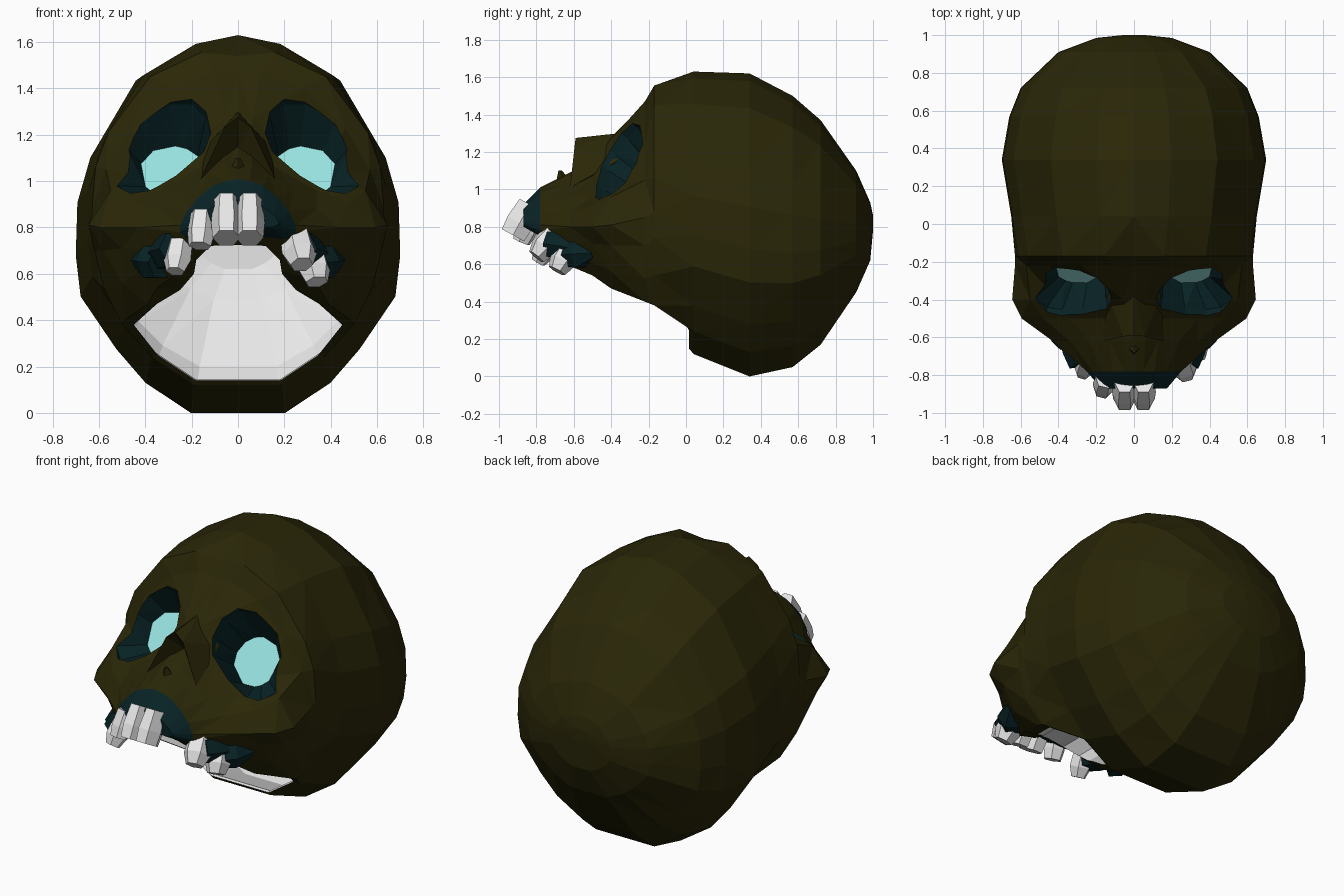
import bpy, bmesh, math
from mathutils import Vector

if "Cube" in bpy.data.objects:
    bpy.data.objects.remove(bpy.data.objects["Cube"])

# ---- materials: every object shares the same slot order
PALETTE = [("dark olive bone", (.0225, .0198, .0022)), ("deep teal", (.0025, .0165, .019)),
           ("pale cyan", (.31, .77, .75)), ("ivory white", (.82, .82, .82))]
MATS = []
for name, rgb in PALETTE:
    m = bpy.data.materials.new(name)
    m.diffuse_color = (*rgb, 1)
    m.use_nodes = True
    m.node_tree.nodes["Principled BSDF"].inputs["Base Color"].default_value = m.diffuse_color
    MATS.append(m)
OLIVE, TEAL, CYAN, WHITE = range(4)


def finish(bm, name):
    bmesh.ops.triangulate(bm, faces=bm.faces[:])
    bmesh.ops.recalc_face_normals(bm, faces=bm.faces[:])
    me = bpy.data.meshes.new(name)
    bm.to_mesh(me)
    bm.free()
    for m in MATS:
        me.materials.append(m)
    ob = bpy.data.objects.new(name, me)
    bpy.context.collection.objects.link(ob)
    return ob


def loft(bm, rings, mats):
    """Skin closed rings; mats = start cap, one per strip, end cap."""
    vs = [[bm.verts.new(p) for p in r] for r in rings]
    n = len(vs[0])
    bm.faces.new(vs[0]).material_index = mats[0]
    for k in range(len(vs) - 1):
        a, b = vs[k], vs[k + 1]
        for i in range(n):
            j = (i + 1) % n
            bm.faces.new((a[i], a[j], b[j], b[i])).material_index = mats[k + 1]
    bm.faces.new(vs[-1]).material_index = mats[-1]


def mirror_ring(half, y):
    """Half section of (x, z) from top centre to bottom centre -> full ring."""
    return [(x, y, z) for x, z in half] + [(-x, y, z) for x, z in half[-2:0:-1]]


# ---- skull: template sections for the braincase, drawn sections for the face
TEMPLATE = [(0, 1), (.28, .975), (.63, .885), (.91, .68), (.99, .56), (1, .42),
            (.97, .31), (.75, .17), (.57, .08), (.29, 0), (0, 0)]


def dome_ring(y, w, b, t, wall=0):
    w, b, t = w - wall, b + wall, t - wall
    return mirror_ring([(x * w, b + z * (t - b)) for x, z in TEMPLATE], y)


# y, half width, bottom, top
CRANIUM = [(1.0, .06, .78, .86), (.985, .2, .62, .93), (.91, .40, .45, 1.1),
           (.72, .6, .17, 1.37), (.57, .66, .05, 1.5), (.34, .70, 0, 1.62),
           (.04, .65, .12, 1.63)]
TEMPLE = [(0, 1.54), (.16, 1.555), (.38, 1.45), (.56, 1.21), (.615, 1.06), (.63, .88),
          (.63, .74), (.58, .54), (.5, .38), (.28, .38), (0, .38)]
BROW = [(0, 1.46), (.1, 1.47), (.28, 1.40), (.46, 1.23), (.57, 1.05), (.63, .85),
        (.62, .7), (.57, .52), (.49, .40), (.28, .41), (0, .42)]
ORBIT = [(0, 1.28), (.06, 1.27), (.17, 1.17), (.4, 1.03), (.55, .96), (.645, .81),
         (.58, .7), (.5, .56), (.39, .47), (.2, .5), (0, .5)]
CHEEK = [(0, 1.15), (.06, 1.13), (.16, 1.06), (.34, .96), (.48, .91), (.595, .8),
         (.5, .71), (.43, .61), (.35, .54), (.2, .55), (0, .55)]
MUZZLE = [(0, 1.09), (.06, 1.08), (.13, 1.03), (.24, .96), (.34, .88), (.43, .8),
          (.38, .71), (.33, .64), (.28, .59), (.2, .61), (0, .64)]
GUM = [(0, 1.01), (.05, 1.0), (.11, .98), (.17, .93), (.22, .87), (.25, .81),
       (.25, .78), (.23, .76), (.2, .75), (.1, .76), (0, .77)]
TIP = [(x * .7, .855 + (z - .87) * .45) for x, z in GUM]

rings = [dome_ring(*c) for c in CRANIUM]
for y, sec in ((-.17, TEMPLE), (-.22, BROW), (-.40, ORBIT), (-.50, CHEEK), (-.62, MUZZLE),
               (-.78, GUM), (-.87, TIP)):
    rings.append(mirror_ring(sec, y))
bm = bmesh.new()
loft(bm, rings, [OLIVE] * (len(rings) - 1) + [TEAL, TEAL])
skull = finish(bm, "skull")

# ---- cutter: eye sockets (teal funnel with a round cyan floor)
RIM = [(.2, 1.33), (.29, 1.33), (.43, 1.26), (.49, 1.16), (.525, .98), (.46, .93),
       (.38, .94), (.27, 1.0), (.15, 1.1), (.12, 1.18), (.14, 1.27)]
rim = [Vector((x, -.22 - (1.35 - z) * .62 + (x - .3) * .25, z)) for x, z in RIM]
mid = sum(rim, Vector()) / len(rim)
out = Vector((0, -.8, .6))
floor_mid = Vector((.285, -.23, 1.04))
flat = [(p - mid) - out * (p - mid).dot(out) for p in rim]
eye_rings = [[mid + (p - mid) * 1.06 + out * .2 for p in rim], rim,
             [floor_mid + d.normalized() * .14 for d in flat]]
bm = bmesh.new()
for s in (1, -1):
    loft(bm, [[(p.x * s, p.y, p.z) for p in r] for r in eye_rings],
         [TEAL, TEAL, TEAL, CYAN])
eye_cutter = finish(bm, "eye_socket_cutter")

# ---- cutter: open underside and thin-walled white braincase
OPENING = [(0, .725), (.06, .725), (.12, .72), (.18, .66), (.19, .6), (.25, .53),
           (.35, .47), (.45, .38), (.3, .19), (.2, .11), (0, .11)]
bm = bmesh.new()
loft(bm, [mirror_ring(OPENING, -1.1), mirror_ring(OPENING, -.09),
          dome_ring(*CRANIUM[6], .025)]
     + [dome_ring(*c, .03) for c in CRANIUM[5:2:-1]]
     + [dome_ring(.9, .40, .45, 1.1, .04), dome_ring(.955, .2, .62, .93)], [WHITE] * 9)
mouth_cutter = finish(bm, "mouth_cutter")

# bake the cuts, then remove the cutters
bpy.context.view_layer.objects.active = skull
for cutter in (eye_cutter, mouth_cutter):
    mod = skull.modifiers.new(cutter.name, 'BOOLEAN')
    mod.operation = 'DIFFERENCE'
    mod.solver = 'EXACT'
    mod.object = cutter
    bpy.ops.object.modifier_apply(modifier=mod.name)
    bpy.data.objects.remove(cutter)

# ---- nose: ridged roof with a recessed front opening
bm = bmesh.new()
top_back, top_front = bm.verts.new((0, -.36, 1.30)), bm.verts.new((0, -.59, 1.275))
recess, base = bm.verts.new((0, -.50, 1.14)), bm.verts.new((0, -.5, 1.0))
for s in (1, -1):
    brow = bm.verts.new((.055 * s, -.595, 1.235))
    back = bm.verts.new((.14 * s, -.37, 1.15))
    front = bm.verts.new((.16 * s, -.62, 1.01))
    for f in ((top_back, top_front, brow), (top_back, brow, back), (back, brow, front),
              (top_front, brow, recess), (brow, front, recess), (front, base, recess),
              (back, front, base), (top_back, back, base)):
        bm.faces.new(f)
finish(bm, "nose")
# nasal spine
bm = bmesh.new()
bmesh.ops.create_cone(bm, cap_ends=True, segments=4, radius1=.05, radius2=.01, depth=.08)
for v in bm.verts:
    v.co += Vector((0, -.66 - v.co.z * .3, 1.06))
finish(bm, "nasal_spine")


# ---- teeth and gums
def peg(name, start, end, r0, r1, mat, flat=1.0):
    """Faceted six-sided peg with a bulge near its tip."""
    a, b = Vector(start), Vector(end)
    q = (b - a).to_track_quat('Z', 'Y')
    rs = []
    for t, r in ((0, r0), (.6, max(r0, r1) * 1.1), (1, r1)):
        c = a.lerp(b, t)
        rs.append([c + q @ Vector((r * math.cos(k), r * flat * math.sin(k), 0))
                   for k in (math.tau * i / 6 for i in range(6))])
    bm = bmesh.new()
    loft(bm, rs, [mat] * 4)
    finish(bm, name)


for s in (1, -1):
    peg("front_tooth", (.05 * s, -.835, .92), (.05 * s, -.925, .755), .055, .06, WHITE, 1.3)
    peg("side_gum", (.34 * s, -.54, .68), (.27 * s, -.74, .71), .075, .075, TEAL)
    peg("rear_gum", (.44 * s, -.49, .66), (.33 * s, -.62, .65), .03, .075, TEAL)
peg("left_lateral_tooth", (-.15, -.82, .86), (-.165, -.88, .72), .055, .05, WHITE)
peg("left_canine_tooth", (-.25, -.72, .73), (-.27, -.79, .61), .055, .04, WHITE)
peg("right_canine_tooth", (.25, -.70, .76), (.275, -.80, .64), .07, .05, WHITE)
peg("right_molar_tooth", (.315, -.62, .69), (.34, -.69, .565), .065, .05, WHITE)
